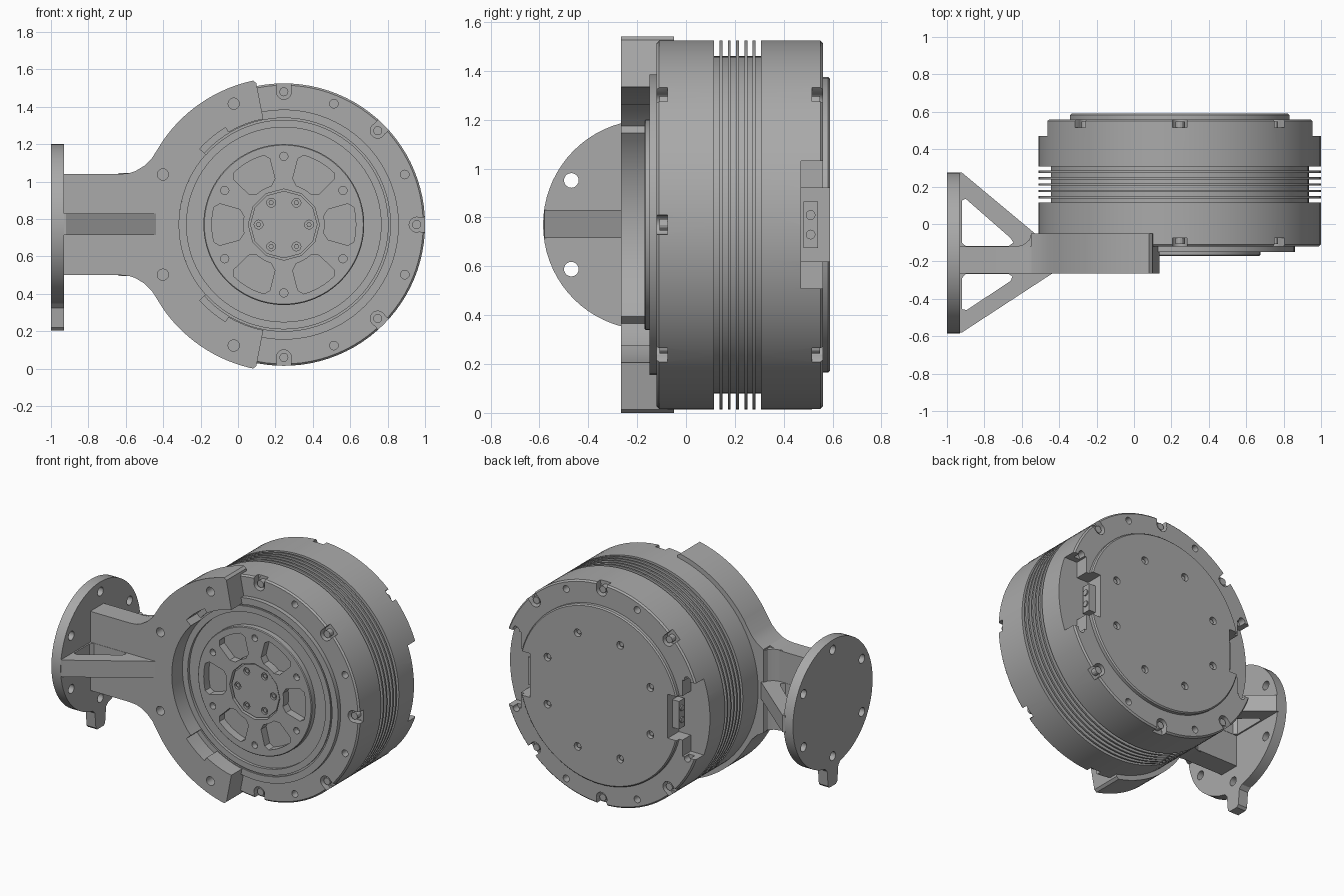
import bpy, bmesh
from math import sin, cos, pi, radians
from mathutils import Vector, Matrix

cube = bpy.data.objects.get("Cube")
if cube:
    bpy.data.objects.remove(cube)

grey = bpy.data.materials.new("metal grey")
grey.use_nodes = True
GREY = (0.4, 0.4, 0.4, 1)
grey.diffuse_color = GREY
grey.node_tree.nodes["Principled BSDF"].inputs["Base Color"].default_value = GREY

CX, CZ = 0.245, 0.775   # main axis of the drum, running along y
FY = -0.155             # flange centre
parts = []


def finish(name, bm, keep=True):
    bmesh.ops.recalc_face_normals(bm, faces=bm.faces)
    mesh = bpy.data.meshes.new(name)
    bm.to_mesh(mesh)
    bm.free()
    mesh.materials.append(grey)
    ob = bpy.data.objects.new(name, mesh)
    bpy.context.collection.objects.link(ob)
    if keep:
        parts.append(ob)
    return ob


def prism(name, pts, axis, a, b, keep=True):
    """Extrude a flat outline along an axis from a to b."""
    place = {"x": lambda p, d: (d, p[0], p[1]),
             "y": lambda p, d: (p[0], d, p[1]),
             "z": lambda p, d: (p[0], p[1], d)}[axis]
    bm = bmesh.new()
    face = bm.faces.new([bm.verts.new(place(p, a)) for p in pts])
    ext = bmesh.ops.extrude_face_region(bm, geom=[face])
    move = Vector(place((0, 0), b - a))
    bmesh.ops.translate(bm, vec=move, verts=[v for v in ext["geom"] if isinstance(v, bmesh.types.BMVert)])
    return finish(name, bm, keep)


def lathe(name, profile, steps=96):
    """Turn a (radius, y) profile around the drum axis."""
    bm = bmesh.new()
    vs = [bm.verts.new((CX + r, y, CZ)) for r, y in profile]
    edges = [bm.edges.new(pair) for pair in zip(vs, vs[1:])]
    bmesh.ops.spin(bm, geom=vs + edges, cent=(CX, 0, CZ), axis=(0, 1, 0), angle=2 * pi, steps=steps)
    bmesh.ops.remove_doubles(bm, verts=bm.verts, dist=0.0001)
    return finish(name, bm)


def polar(r, deg, cx=CX, cz=CZ):
    return (cx + r * cos(radians(deg)), cz + r * sin(radians(deg)))


def arc(r, a, b, n):
    return [polar(r, a + (b - a) * i / n) for i in range(n + 1)]


def circle(c, r, n=20):
    return [polar(r, 360 * i / n, *c) for i in range(n)]


def rect(x0, z0, x1, z1):
    return [(x0, z0), (x1, z0), (x1, z1), (x0, z1)]


def cut(ob, pts, axis, a, b):
    cutter = prism("cutter", pts, axis, a, b, keep=False)
    cutter.hide_render = True
    mod = ob.modifiers.new("cut", "BOOLEAN")
    mod.operation = "DIFFERENCE"
    mod.solver = "EXACT"
    mod.object = cutter
    bpy.context.view_layer.objects.active = ob
    bpy.ops.object.modifier_apply(modifier=mod.name)
    bpy.data.objects.remove(cutter)


# Drum: stepped front, finned waist, rear housing and raised cover
R = 0.755
profile = [(0, -0.17), (0.425, -0.17), (0.43, -0.165), (0.43, -0.13), (0.52, -0.13), (0.52, -0.15),
           (0.56, -0.15), (0.56, -0.14), (0.57, -0.14), (0.57, -0.15), (0.615, -0.15), (0.615, -0.12),
           (0.745, -0.12), (R, -0.11), (R, 0.115)]
for i in range(5):
    y = 0.143 + 0.034 * i
    profile += [(0.69, y - 0.006), (R, y - 0.006), (R, y + 0.006), (0.69, y + 0.006)]
profile.insert(15, (0.69, 0.115))
profile += [(0.69, 0.307), (R, 0.307), (R, 0.55), (0.745, 0.56), (0.605, 0.56), (0.605, 0.582), (0.597, 0.59), (0, 0.59)]
drum = lathe("motor_drum", profile)

# Rear side notches with connector blocks
for s in (-1, 1):
    for inner, half in ((0.52, 0.15), (0.61, 0.26)):
        cut(drum, rect(CX + s * inner, CZ - half, CX + s * 0.9, CZ + half), "y", 0.47, 0.7)
    prism("connector_block", rect(CX + s * 0.515, 0.68, CX + s * 0.57, 0.87), "y", 0.48, 0.54)
    for z in (0.735, 0.815):
        prism("connector_screw", circle((0.51, z), 0.02, 12), "x", CX + s * 0.56, CX + s * 0.578)

# Rim screw pockets and bolt holes, front and rear
for i in range(8):
    a = 45 * i
    for face, s in ((-0.12, 1), (0.56, -1)):
        hidden = s == 1 and 100 < a < 260
        in_notch = s == -1 and a % 180 == 0
        if not hidden and not in_notch:
            c = polar(0.71, a)
            pocket = circle(c, 0.04) + []
            cut(drum, pocket, "y", face - s * 0.03, face + s * 0.05)
            cut(drum, [polar(0.7, a - 3), polar(0.8, a - 3), polar(0.8, a + 3), polar(0.7, a + 3)],
                "y", face - s * 0.02, face + s * 0.045)
            prism("rim_screw", circle(c, 0.024, 12), "y", face + s * 0.012, face + s * 0.06)
        h = a + 22.5
        if not (s == 1 and 100 < h < 260):
            cut(drum, circle(polar(0.7, h), 0.023), "y", face - s * 0.02, face + s * 0.05)

# Front rotor: six windows, small holes and a twelve-sided hub
for i in range(6):
    a = 60 * i
    window = (arc(0.385, a - 14, a + 14, 6) + [polar(0.36, a + 18), polar(0.25, a + 19)]
              + arc(0.218, a + 12, a - 12, 4) + [polar(0.25, a - 19), polar(0.36, a - 18)])
    cut(drum, window, "y", -0.2, -0.115)
    cut(drum, circle(polar(0.365, a + 30), 0.022, 16), "y", -0.2, -0.13)
cut(drum, circle((CX, CZ), 0.19, 12), "y", -0.2, -0.14)
hub = prism("hub_cap", circle((CX, CZ), 0.18, 12), "y", -0.16, -0.12)
for i in range(6):
    cut(hub, circle(polar(0.135, 60 * i), 0.024, 12), "y", -0.2, -0.145)
    prism("hub_screw", circle(polar(0.135, 60 * i), 0.014, 6), "y", -0.155, -0.13)

# Rear cover screws
for i in range(8):
    c = polar(0.42, 45 * i + 22.5)
    cut(drum, circle(c, 0.026, 16), "y", 0.56, 0.7)
    prism("cover_screw", circle(c, 0.016, 6), "y", 0.55, 0.575)

# Clamp bracket: open ring flaring into the arm
flare = [(-0.46, 1.13), (-0.5, 1.09), (-0.55, 1.06)]
inner = (arc(0.575, 259, 239, 6) + arc(0.605, 239, 222, 5) + arc(0.56, 222, 138, 20)
         + arc(0.605, 138, 121, 5) + arc(0.575, 121, 101, 6))
outline = ([polar(0.77, 101), polar(0.787, 102)] + arc(0.787, 104, 145, 14) + flare
           + [(x, 2 * CZ - z) for x, z in reversed(flare)]
           + arc(0.787, 215, 256, 14) + [polar(0.787, 258), polar(0.77, 259)] + inner)
ring = prism("clamp_ring", outline, "y", -0.265, -0.05)
for a in (112.5, 157.5, 202.5, 247.5):
    c = polar(0.7, a)
    cut(ring, circle(c, 0.03), "y", -0.3, -0.2)

arm_top = [(-0.54, 1.064), (-0.58, 1.05), (-0.63, 1.045), (-0.94, 1.045)]
prism("bracket_arm", arm_top + [(x, 2 * CZ - z) for x, z in reversed(arm_top)], "y", -0.265, -0.12)
prism("arm_fillet", [(-0.64, -0.125), (-0.59, -0.11), (-0.56, -0.085), (-0.549, -0.05), (-0.54, -0.125)],
      "z", 0.5, 1.05)

# Gusset ribs with triangular windows
Z0, Z1 = 0.72, 0.835
front_rib = prism("front_rib", [(-0.94, -0.58), (-0.92, -0.58), (-0.43, -0.26), (-0.94, -0.26)], "z", Z0, Z1)
cut(front_rib, [(-0.92, -0.455), (-0.895, -0.46), (-0.66, -0.305), (-0.65, -0.28), (-0.67, -0.267),
                (-0.9, -0.267), (-0.92, -0.29)], "z", 0.6, 1)
rear_rib = prism("rear_rib", [(-0.94, 0.275), (-0.92, 0.275), (-0.53, -0.05), (-0.5, -0.13), (-0.94, -0.13)], "z", Z0, Z1)
cut(rear_rib, [(-0.92, 0.125), (-0.9, 0.135), (-0.66, -0.075), (-0.645, -0.1), (-0.67, -0.118),
               (-0.9, -0.118), (-0.92, -0.1)], "z", 0.6, 1)

# Mounting flange with six holes and a locating tab
flange = prism("mounting_flange", circle((FY, CZ), 0.43, 72), "x", -1, -0.93)
for i in range(6):
    cut(flange, circle(polar(0.363, 60 * i + 30, FY, CZ), 0.03), "x", -1.1, -0.8)
prism("flange_tab", [(FY - 0.09, 0.36), (FY - 0.06, 0.33), (FY - 0.05, 0.225), (FY - 0.035, 0.21),
                     (FY + 0.035, 0.21), (FY + 0.05, 0.225), (FY + 0.06, 0.33), (FY + 0.09, 0.36)],
      "x", -1, -0.93)

# Stand on the ground and smooth the round faces
low = min(v.co.z for ob in parts for v in ob.data.vertices)
bpy.ops.object.select_all(action="DESELECT")
for ob in parts:
    ob.data.transform(Matrix.Translation((0, 0, -low)))
    ob.select_set(True)
bpy.context.view_layer.objects.active = drum
bpy.ops.object.shade_smooth_by_angle(angle=radians(25))
